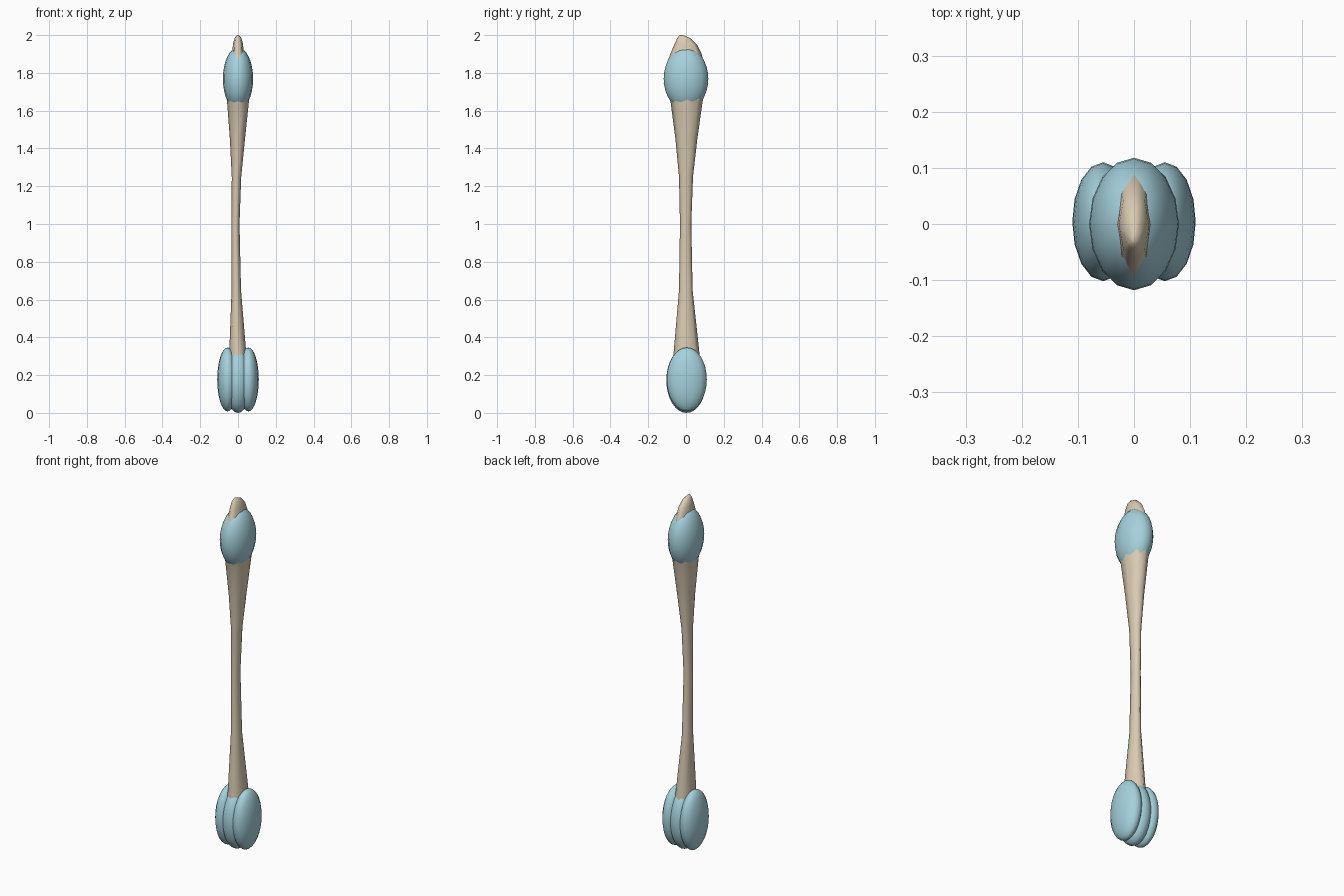
import bpy, bmesh
from math import cos, sin, pi

if "Cube" in bpy.data.objects:
    bpy.data.objects.remove(bpy.data.objects["Cube"])


def colour(name, rgb):
    m = bpy.data.materials.new(name)
    m.diffuse_color = (*rgb, 1)
    m.use_nodes = True
    m.node_tree.nodes["Principled BSDF"].inputs["Base Color"].default_value = m.diffuse_color
    return m


teal = colour("teal", (0.38, 0.64, 0.72))
tan = colour("tan", (0.70, 0.60, 0.45))


def ellipsoid(name, centre, radii):
    bpy.ops.mesh.primitive_uv_sphere_add(segments=16, ring_count=16, radius=1, location=centre)
    ob = bpy.context.object
    ob.name = name
    ob.scale = radii
    bpy.ops.object.transform_apply(location=False, rotation=False, scale=True)
    bpy.ops.object.shade_smooth()
    ob.data.materials.append(teal)
    return ob


def loft(name, rings, sides=8):
    # rings: z, centre x, centre y, radius x, radius y
    bm = bmesh.new()
    loops = [[bm.verts.new((cx + rx * cos(2 * pi * i / sides), cy + ry * sin(2 * pi * i / sides), z))
              for i in range(sides)] for z, cx, cy, rx, ry in rings]
    for a, b in zip(loops, loops[1:]):
        for i in range(sides):
            j = (i + 1) % sides
            bm.faces.new((a[i], a[j], b[j], b[i]))
    bm.faces.new(loops[0][::-1])
    bm.faces.new(loops[-1])
    for f in bm.faces:
        f.smooth = True
    me = bpy.data.meshes.new(name)
    bm.to_mesh(me)
    bm.free()
    ob = bpy.data.objects.new(name, me)
    bpy.context.collection.objects.link(ob)
    me.materials.append(tan)
    return ob


# Shaft, slightly bowed, running through the head into a narrow crest
loft("shaft_and_crest", [
    (0.18, 0.000, 0.004, 0.050, 0.080),
    (0.30, -0.001, 0.003, 0.046, 0.070),
    (0.65, -0.009, -0.001, 0.025, 0.036),
    (1.00, -0.013, -0.002, 0.021, 0.030),
    (1.25, -0.008, 0.000, 0.025, 0.037),
    (1.45, -0.003, 0.002, 0.040, 0.058),
    (1.65, 0.000, 0.003, 0.058, 0.085),
    (1.745, 0.000, 0.000, 0.070, 0.118),
    (1.84, 0.000, -0.004, 0.045, 0.102),
    (1.90, 0.000, 0.000, 0.031, 0.083),
    (1.95, 0.000, -0.002, 0.027, 0.060),
    (1.985, 0.000, -0.012, 0.018, 0.034),
    (2.00, 0.000, -0.026, 0.004, 0.008),
])

# Upper head
ellipsoid("head", (0, 0, 1.769), (0.08, 0.118, 0.165))

# Three lobes at the base
ellipsoid("base_lobe_middle", (0, 0.002, 0.173), (0.07, 0.106, 0.173))
for side, label in ((-1, "left"), (1, "right")):
    ellipsoid("base_lobe_" + label, (0.055 * side, 0.004, 0.177), (0.055, 0.106, 0.169))
